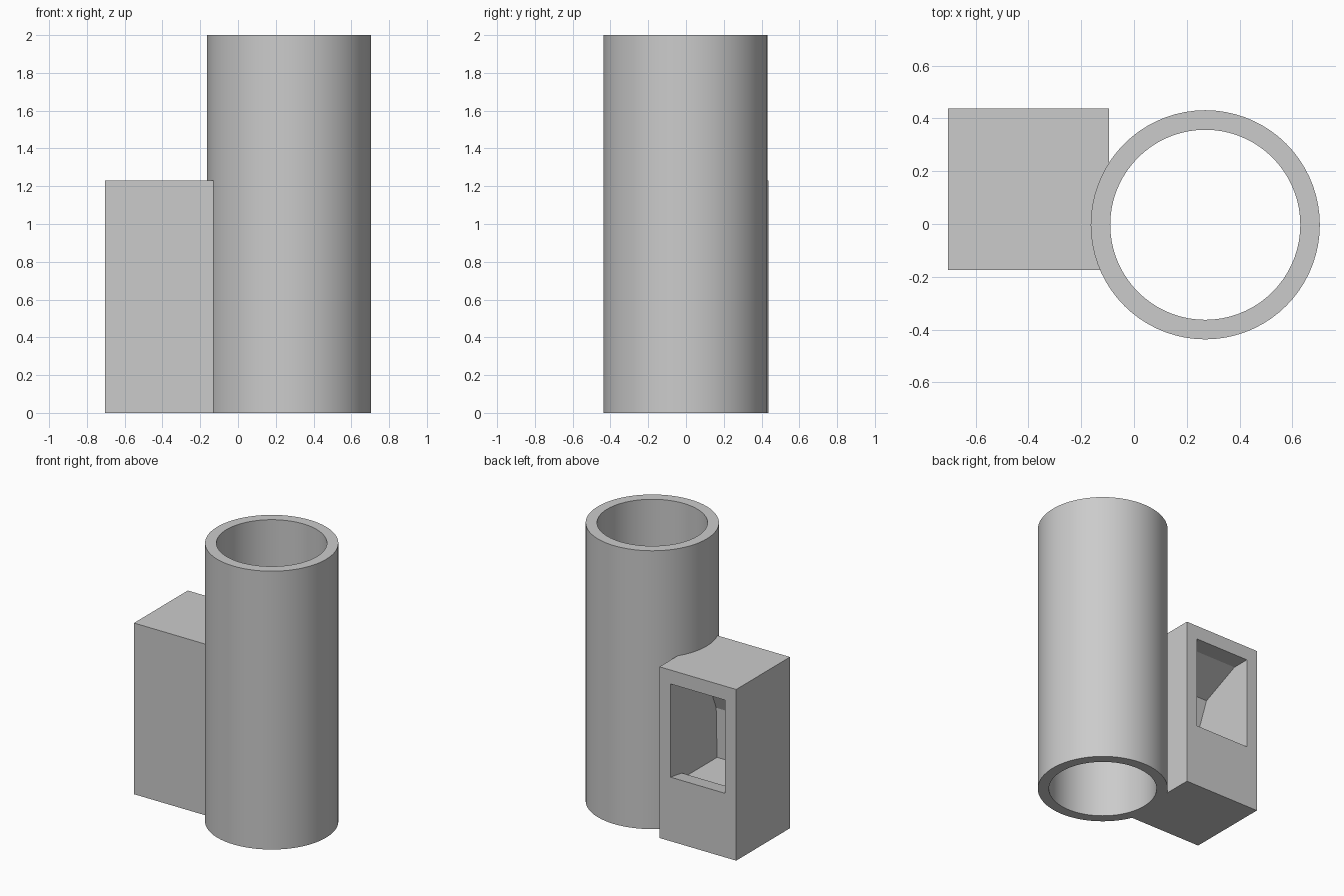
import bpy, bmesh, math

cube = bpy.data.objects.get("Cube")
if cube:
    bpy.data.objects.remove(cube, do_unlink=True)

grey = bpy.data.materials.new("plain_grey")
grey.use_nodes = True
grey.diffuse_color = (0.6, 0.6, 0.6, 1)
grey.node_tree.nodes["Principled BSDF"].inputs["Base Color"].default_value = (0.6, 0.6, 0.6, 1)


def finish(name, bm):
    bmesh.ops.recalc_face_normals(bm, faces=bm.faces)
    mesh = bpy.data.meshes.new(name)
    bm.to_mesh(mesh)
    bm.free()
    mesh.materials.append(grey)
    obj = bpy.data.objects.new(name, mesh)
    bpy.context.collection.objects.link(obj)
    return obj


def extrude_profile(name, points, offset):
    bm = bmesh.new()
    face = bm.faces.new([bm.verts.new(p) for p in points])
    new = bmesh.ops.extrude_face_region(bm, geom=[face])["geom"]
    bmesh.ops.translate(bm, vec=offset, verts=[v for v in new if isinstance(v, bmesh.types.BMVert)])
    return finish(name, bm)


def boolean(target, cutter):
    mod = target.modifiers.new("cut", "BOOLEAN")
    mod.object, mod.operation, mod.solver = cutter, "DIFFERENCE", "EXACT"
    bpy.context.view_layer.objects.active = target
    bpy.ops.object.modifier_apply(modifier=mod.name)
    bpy.data.objects.remove(cutter, do_unlink=True)


# Open tube: a rectangular wall section spun round the tube axis
AXIS_X, AXIS_Y, OUTER, INNER, HEIGHT = 0.27, -0.003, 0.434, 0.36, 2.0
bm = bmesh.new()
section = [(OUTER, 0), (OUTER, HEIGHT), (INNER, HEIGHT), (INNER, 0)]
verts = [bm.verts.new((AXIS_X + r, AXIS_Y, z)) for r, z in section]
edges = [bm.edges.new((verts[i], verts[(i + 1) % 4])) for i in range(4)]
bmesh.ops.spin(bm, geom=verts + edges, cent=(AXIS_X, AXIS_Y, 0), axis=(0, 0, 1),
               angle=math.tau, steps=72, use_merge=True)
bmesh.ops.remove_doubles(bm, verts=bm.verts, dist=0.0005)
tube = finish("tube", bm)

# Side box, its inner edge sunk into the tube wall
LEFT, RIGHT, FRONT, BACK, TOP = -0.705, -0.095, -0.174, 0.437, 1.23
box = extrude_profile("side_box", [(LEFT, FRONT, 0), (RIGHT, FRONT, 0),
                                   (RIGHT, BACK, 0), (LEFT, BACK, 0)], (0, 0, TOP))

# Pocket in the back face: a sill, then a sloped chamber, as (depth, height)
pocket_profile = [(-0.05, 0.46), (-0.05, 1.13), (0.13, 1.13), (0.42, 1.0),
                  (0.52, 0.76), (0.53, 0.4), (0.15, 0.4), (0.13, 0.44), (0, 0.46)]
MARGIN = 0.087
pocket = extrude_profile("pocket_cutter", [(LEFT + MARGIN, BACK - d, z) for d, z in pocket_profile],
                         (RIGHT - LEFT - 2 * MARGIN, 0, 0))
pocket.hide_render = True
boolean(box, pocket)

# Smooth the round walls and keep the rims sharp
bpy.ops.object.select_all(action="DESELECT")
tube.select_set(True)
bpy.context.view_layer.objects.active = tube
bpy.ops.object.shade_smooth_by_angle(angle=math.radians(30))
